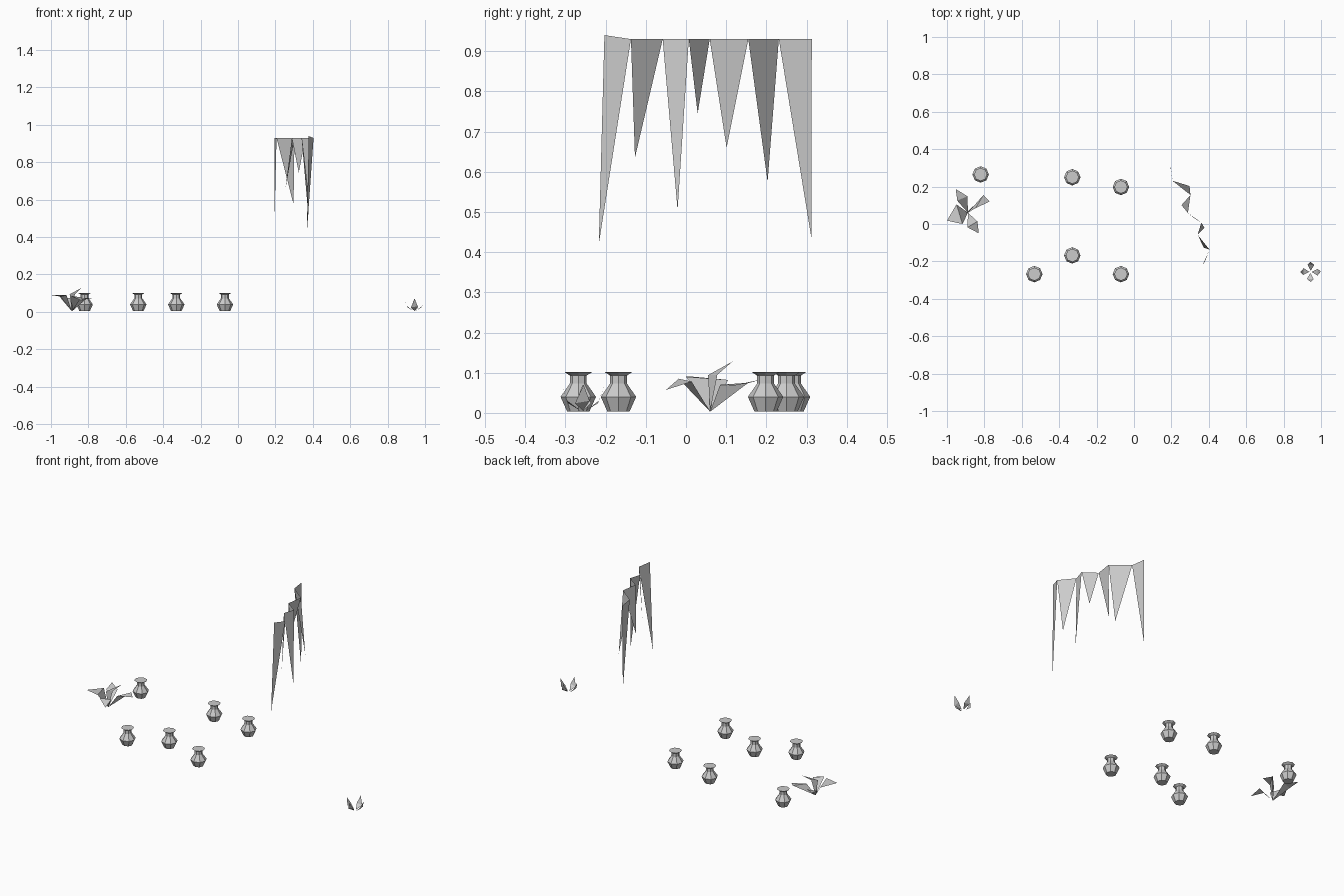
import bpy
from math import cos, sin, pi


def make(name, verts, faces):
    me = bpy.data.meshes.new(name)
    me.from_pydata(verts, [], faces)
    me.update()
    ob = bpy.data.objects.new(name, me)
    bpy.context.collection.objects.link(ob)
    return ob


# Eight-sided vases, one lathe profile shared by all
PROFILE = [(0.028, 0.004), (0.044, 0.040), (0.021, 0.073), (0.021, 0.093), (0.035, 0.102)]
N = 8


def vase(name, x, y):
    verts = [(r * cos(2 * pi * i / N), r * sin(2 * pi * i / N), z)
             for r, z in PROFILE for i in range(N)]
    faces = [(k * N + i, k * N + (i + 1) % N, (k + 1) * N + (i + 1) % N, (k + 1) * N + i)
             for k in range(len(PROFILE) - 1) for i in range(N)]
    faces.append(tuple(reversed(range(N))))
    top = (len(PROFILE) - 1) * N
    faces.append(tuple(range(top, top + N)))
    make(name, verts, faces).location = (x, y, 0)


for i, (x, y) in enumerate([(-0.82, 0.265), (-0.33, 0.25), (-0.07, 0.198),
                            (-0.33, -0.168), (-0.07, -0.268), (-0.533, -0.268)]):
    vase(f"vase_{i + 1}", x, y)

# Hanging zigzag row of pointed strips: top rail points and one tip per strip
rail = [(0.195, 0.313, 0.93), (0.206, 0.231, 0.93), (0.302, 0.155, 0.93), (0.288, 0.059, 0.93),
        (0.36, 0.007, 0.93), (0.34, -0.058, 0.93), (0.404, -0.137, 0.93), (0.378, -0.203, 0.94)]
tips = [(0.194, 0.312, 0.435), (0.297, 0.203, 0.575), (0.254, 0.101, 0.66), (0.325, 0.029, 0.745),
        (0.377, -0.021, 0.505), (0.374, -0.127, 0.635), (0.368, -0.217, 0.42)]
make("hanging_strips", rail + tips, [(i, i + 1, len(rail) + i) for i in range(len(tips))])


# Leaf: narrow foot, two shoulders, bent pointed tip
def leaf(name, foot, s1, s2, tip):
    make(name, [foot, s1, s2, tip], [(0, 1, 2), (1, 3, 2)])


# Large plant
large = [
    ((-0.949, 0.105, 0.082), (-0.917, 0.000, 0.090), (-1.0, 0.018, 0.09)),
    ((-0.890, -0.018, 0.085), (-0.837, 0.014, 0.078), (-0.83, -0.05, 0.057)),
    ((-0.847, 0.085, 0.070), (-0.805, 0.155, 0.075), (-0.772, 0.12, 0.068)),
    ((-0.945, 0.125, 0.070), (-0.890, 0.148, 0.072), (-0.953, 0.187, 0.083)),
    ((-0.900, 0.055, 0.094), (-0.872, 0.078, 0.095), (-0.838, 0.116, 0.128)),
]
for i, pts in enumerate(large):
    leaf(f"large_plant_leaf_{i + 1}", (-0.888, 0.06, 0.003), *pts)

# Small plant: four leaves bent upward, arranged as a cross
for i in range(4):
    a = i * pi / 2 - 0.05

    def at(r, w, z, a=a):
        return (0.944 + r * cos(a) - w * sin(a), -0.256 + r * sin(a) + w * cos(a), z)

    leaf(f"small_plant_leaf_{i + 1}", at(0.006, 0, 0.005), at(0.038, -0.018, 0.024),
         at(0.038, 0.018, 0.03), at(0.054, 0.004, 0.07))
